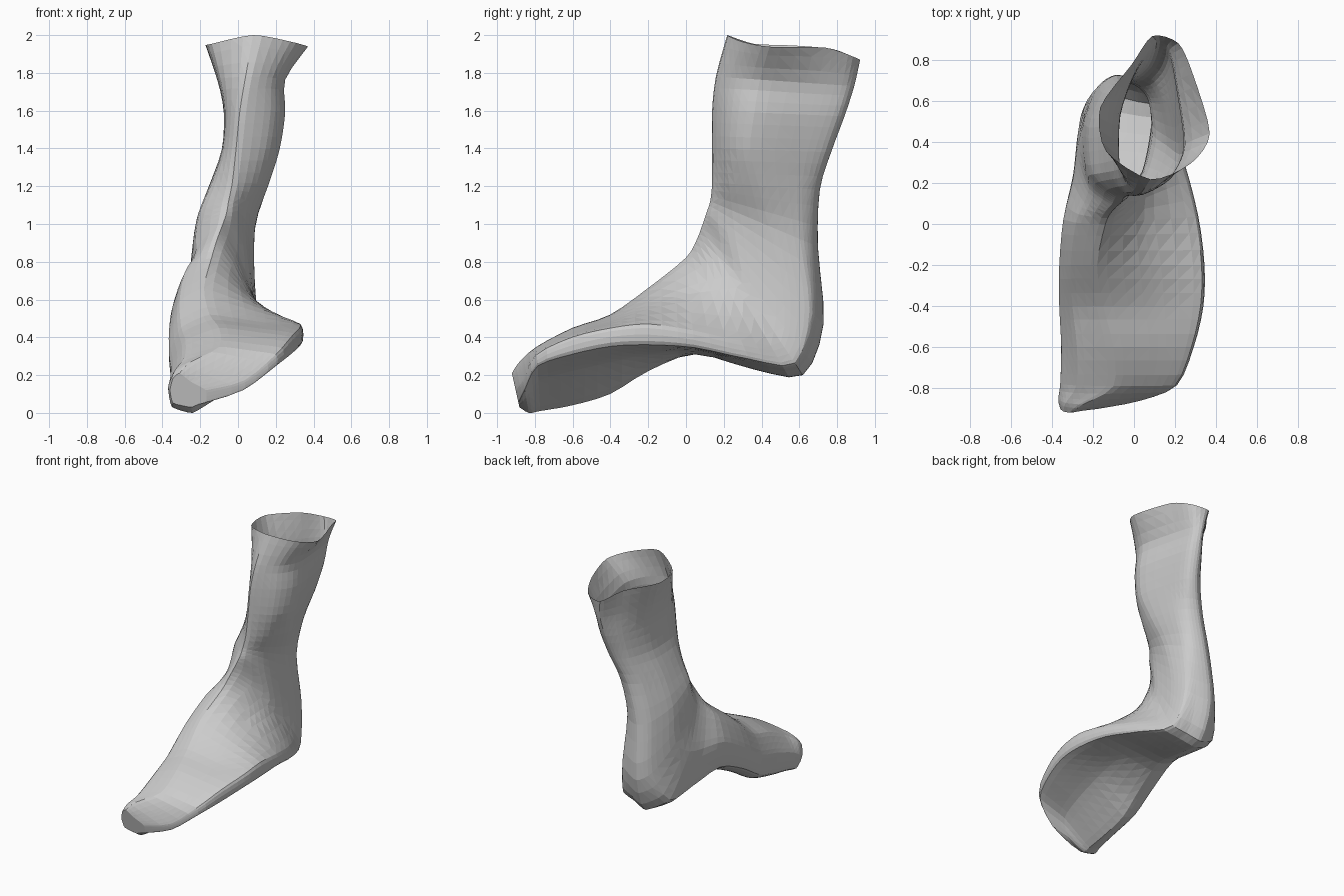
import bpy, bmesh
from mathutils import Vector

if "Cube" in bpy.data.objects:
    bpy.data.objects.remove(bpy.data.objects["Cube"])


def lerp(a, b, t):
    return a + (b - a) * t


def ring(fy, fz, by, bz, pts):
    # pts are (x, v); v runs from the front/top point (0) to the back/bottom point (1)
    return [Vector((x, lerp(fy, by, v), lerp(fz, bz, v))) for x, v in pts]


def foot_ring(fy, fz, by, bz, xl, xm, xw, xr, vt, vb, xb):
    arch = max(0, 0.9 - vb) * 0.2  # hollow sole that fades out at the heel
    return ring(fy, fz, by, bz, [
        (xm, 0), (xw, vt * 0.5), (xr, vt), (xr, vb),
        (lerp(xr, xb, 0.5), lerp(vb, 1, 0.5) - arch), (xb, 1),
        (lerp(xl, xb, 0.15), 0.88), (xl, 0.5), (lerp(xl, xm, 0.3), 0.16)])


def leg_ring(k, p, fy, fz, by, bz, xl, xr, xm, xb):
    # k blends from heel to round leg, p pinches the left rear side
    return ring(fy, fz, by, bz, [
        (xm, 0), (lerp(xm, xr, 0.68), lerp(0.25, 0.11, k)),
        (xr, lerp(0.65, 0.32, k)), (lerp(xr, xb, lerp(0.04, 0.3, k)), lerp(0.88, 0.74, k)),
        (lerp(xr, xb, lerp(0.4, 0.55, k)), 0.95), (xb, 1),
        (lerp(xl, xb, lerp(0.5, 0.65, p)), lerp(0.9, 0.8, p)),
        (lerp(xl, xb, 0.12), lerp(0.6, 0.5, p)),
        (lerp(xl, xm, 0.22), 0.2)])


def spline(p, n, closed, tension):
    # cubic curve through the points, n steps per segment
    m, out = len(p), []
    get = (lambda i: p[i % m]) if closed else (lambda i: p[max(0, min(m - 1, i))])
    for i in range(m if closed else m - 1):
        a, b = get(i), get(i + 1)
        ta = (b - get(i - 1)) * tension
        tb = (get(i + 2) - a) * tension
        for s in range(n):
            t = s / n
            out.append(a * (2*t**3 - 3*t**2 + 1) + ta * (t**3 - 2*t**2 + t)
                       + b * (3*t**2 - 2*t**3) + tb * (t**3 - t**2))
    if not closed:
        out.append(p[-1].copy())
    return out


# Foot sections from toe to heel
foot = [
    (-.92, .21, -.88, .03, -.36, -.31, -.25, -.17, .50, .85, -.25),
    (-.88, .27, -.83, .00, -.37, -.25, -.10, .03, .37, .55, -.24),
    (-.79, .35, -.77, .01, -.36, -.10, .07, .20, .12, .30, -.24),
    (-.60, .45, -.60, .04, -.355, -.10, .12, .28, .12, .34, -.24),
    (-.40, .52, -.40, .10, -.365, -.15, .10, .325, .17, .40, -.24),
    (-.20, .66, -.20, .22, -.365, -.18, .08, .33, .43, .68, -.22),
    (.00, .82, .05, .31, -.345, -.14, .05, .30, .75, .93, -.18),
    (.06, .92, .36, .23, -.30, -.11, .06, .23, .78, .92, -.12),
    (.09, 1.0, .62, .20, -.28, -.08, .065, .13, .78, .92, -.09),
]
# Leg sections from heel to rim: pinch first, then the section
leg = [
    (0, .11, 1.06, .73, .47, -.27, .09, -.06, -.09),
    (0, .13, 1.12, .70, .88, -.24, .09, -.05, -.07),
    (0, .14, 1.22, .71, 1.18, -.17, .16, -.03, .00),
    (0, .14, 1.40, .77, 1.38, -.10, .22, -.01, .07),
    (.3, .14, 1.60, .84, 1.57, -.09, .25, .01, .10),
    (.7, .16, 1.78, .89, 1.73, -.13, .25, .04, .11),
    (1, .22, 2.00, .92, 1.87, -.20, .37, .08, .09),
]
rings = [spline(foot_ring(*r), 4, True, 0.22) for r in foot]
legs = [leg_ring(min(1, i / 3), *r) for i, r in enumerate(leg)]
# Wavy rim: dip at the sides, raised towards the back
for i, dz in {1: -.02, 2: -.02, 3: .03, 4: .01, 6: .03, 7: .01, 8: -.02}.items():
    legs[-1][i].z += dz
rings += [spline(r, 4, True, 0.38) for r in legs]

# Refine along the length
strips = [spline(list(c), 3, False, 0.45) for c in zip(*rings)]

# Foot and leg skin: open at the rim, closed at the toe
bm = bmesh.new()
grid = [[bm.verts.new(p) for p in s] for s in strips]
n = len(grid)
for i in range(n):
    a, b = grid[i], grid[(i + 1) % n]
    for j in range(len(a) - 1):
        bm.faces.new((a[j], b[j], b[j + 1], a[j + 1]))
bm.faces.new([s[0] for s in grid])
bmesh.ops.triangulate(bm, faces=bm.faces[:])
bmesh.ops.recalc_face_normals(bm, faces=bm.faces[:])

# Stand on the ground and centre
xs, ys, zs = zip(*[v.co for v in bm.verts])
off = Vector((-(min(xs) + max(xs)) / 2, -(min(ys) + max(ys)) / 2, -min(zs)))
bmesh.ops.translate(bm, verts=bm.verts[:], vec=off)
mesh = bpy.data.meshes.new("foot_and_leg")
bm.to_mesh(mesh)
bm.free()
bpy.context.collection.objects.link(bpy.data.objects.new("foot_and_leg", mesh))
